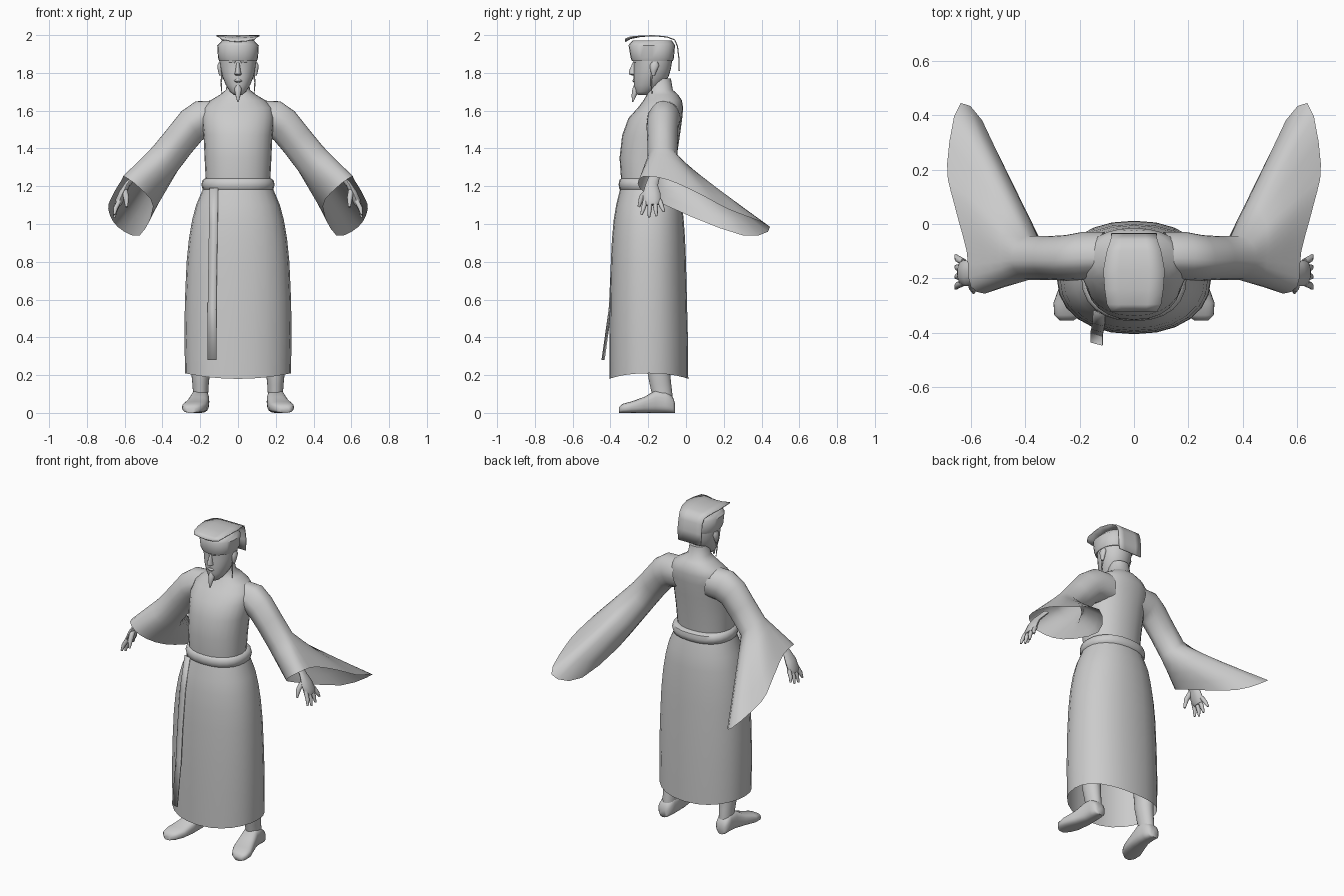
import bpy, bmesh, math
from mathutils import Vector

if "Cube" in bpy.data.objects:
    bpy.data.objects.remove(bpy.data.objects["Cube"], do_unlink=True)

grey = bpy.data.materials.new("plain grey")
grey.use_nodes = True
grey.diffuse_color = (0.6, 0.6, 0.6, 1)
grey.node_tree.nodes["Principled BSDF"].inputs["Base Color"].default_value = grey.diffuse_color


def ring(center, side, up, power=2, count=24):
    """Closed superellipse spanned by two half-axis vectors."""
    points = []
    for i in range(count):
        angle = math.tau * i / count
        c, s = math.cos(angle), math.sin(angle)
        points.append(Vector(center)
                      + Vector(side) * math.copysign(abs(c) ** (2 / power), c)
                      + Vector(up) * math.copysign(abs(s) ** (2 / power), s))
    return points


def loft(name, rings, closed=True, caps=True, mirror=False, thickness=0, angle=50):
    """Skin a list of equal rings into one smooth-shaded object."""
    bm = bmesh.new()
    rows = [[bm.verts.new(p) for p in r] for r in rings]
    count = len(rows[0])
    for low, high in zip(rows, rows[1:]):
        for i in range(count if closed else count - 1):
            j = (i + 1) % count
            bm.faces.new((low[i], low[j], high[j], high[i]))
    if closed and caps:
        bm.faces.new(rows[0][::-1])
        bm.faces.new(rows[-1])
    bmesh.ops.recalc_face_normals(bm, faces=bm.faces)
    mesh = bpy.data.meshes.new(name)
    bm.to_mesh(mesh)
    bm.free()
    mesh.materials.append(grey)
    obj = bpy.data.objects.new(name, mesh)
    bpy.context.collection.objects.link(obj)
    bpy.ops.object.select_all(action="DESELECT")
    obj.select_set(True)
    bpy.context.view_layer.objects.active = obj
    bpy.ops.object.shade_smooth_by_angle(angle=math.radians(angle))
    if thickness:
        solid = obj.modifiers.new("thickness", "SOLIDIFY")
        solid.thickness, solid.offset = thickness, 0
    if mirror:
        obj.modifiers.new("mirror", "MIRROR")
    return obj


def stack(name, rows, x=0, power=2, **options):
    """Loft of horizontal rings: height, half width, front y, back y."""
    return loft(name, [ring((x, (f + b) / 2, z), (w, 0, 0), (0, (b - f) / 2, 0), power)
                       for z, w, f, b in rows], **options)


def tube(name, points, radii, flat=1, **options):
    """Round tapered limb along a path; flat squeezes its thickness."""
    points = [Vector(p) for p in points]
    rings = []
    for i, (p, r) in enumerate(zip(points, radii)):
        along = (points[min(i + 1, len(points) - 1)] - points[max(i - 1, 0)]).normalized()
        side = along.cross(Vector((1, 0, 0))).normalized()
        rings.append(ring(p, side * r, side.cross(along) * r * flat, count=10))
    return loft(name, rings, **options)


def smooth_loop(points, steps=3):
    """Closed spline through the given points."""
    result = []
    for i in range(len(points)):
        a, b, c, d = (Vector(points[(i + k) % len(points)]) for k in (-1, 0, 1, 2))
        for s in range(steps):
            t = s / steps
            result.append(b + (c - a) * t / 2 + (a * 2 - b * 5 + c * 4 - d) * t * t / 2
                          + (b * 3 - a - c * 3 + d) * t ** 3 / 2)
    return result


# Robe skirt, with the hem lifted at the sides
skirt = stack("robe_skirt", [
    (.18, .28, -.405, .012), (.4, .284, -.405, .01), (.6, .281, -.403, .005),
    (.8, .272, -.398, 0), (.92, .26, -.392, -.005), (1.02, .243, -.383, -.012),
    (1.1, .222, -.37, -.02), (1.2, .18, -.345, -.045)], power=2.2, caps=False)
for v in skirt.data.vertices:
    if v.co.z < .2:
        v.co.z += .03 * (v.co.x / .28) ** 2

# Waist sash and its hanging ribbon
stack("waist_sash", [
    (1.175, .172, -.34, -.05), (1.185, .188, -.353, -.035), (1.21, .194, -.357, -.03),
    (1.233, .188, -.353, -.035), (1.243, .17, -.34, -.055)], power=2.3)
loft("sash_ribbon", [[(x, y, z), (x + .045, y - .012, z)] for x, y, z in (
    (-.15, -.32, 1.19), (-.153, -.362, 1), (-.157, -.385, .75),
    (-.16, -.395, .55), (-.16, -.433, .28))], closed=False, thickness=.005)

# Torso with sloping shoulders and neck
stack("torso", [
    (1.21, .17, -.342, -.065), (1.35, .177, -.352, -.05), (1.47, .182, -.338, -.032),
    (1.56, .192, -.305, -.02), (1.615, .185, -.255, -.015), (1.655, .145, -.225, -.022),
    (1.685, .095, -.207, -.042), (1.71, .064, -.197, -.07), (1.77, .056, -.2, -.08)],
    power=2.2)

# Wide sleeves: round at the shoulder, sweeping back to a long open cuff
cuff = smooth_loop([(.6, -.23, 1.25), (.615, -.1, 1.235), (.66, .07, 1.16),
                    (.687, .22, 1.08), (.637, .445, .985), (.52, .3, .94),
                    (.45, -.1, 1.095), (.52, -.245, 1.19)])
slots = (120, 85, 55, 25, -5, -45, -100, -180)


def arm_ring(x, z, tilt, width, depth, y=-.125):
    up = Vector((math.sin(math.radians(tilt)), 0, math.cos(math.radians(tilt))))
    return smooth_loop([Vector((x, y, z)) + up * width * math.sin(math.radians(a))
                        + Vector((0, depth * math.cos(math.radians(a)), 0)) for a in slots])


rings = [arm_ring(.11, 1.56, 10, .095, .085, -.115), arm_ring(.19, 1.555, 20, .1, .088, -.118),
         arm_ring(.245, 1.52, 36, .094, .084), arm_ring(.31, 1.44, 44, .09, .08),
         arm_ring(.385, 1.345, 45, .092, .08)]
elbow = rings[-1]
rings += [[p.lerp(q, t) for p, q in zip(elbow, cuff)] for t in (.25, .5, .75, 1)]
loft("sleeve", rings, caps=False, mirror=True)

# Hands
tube("palm", [(.53, -.16, 1.27), (.585, -.18, 1.21), (.61, -.182, 1.165),
              (.63, -.18, 1.12), (.637, -.178, 1.1)],
     (.026, .032, .046, .048, .035), flat=.45, mirror=True)
for finger, (y, reach) in {"index": (-.215, .075), "middle": (-.19, .09),
                           "ring": (-.165, .083), "little": (-.14, .06)}.items():
    spread = (y + .18) * .3
    tube(finger + "_finger", [(.627, y, 1.125), (.648, y + spread, 1.125 - reach * .55),
                              (.655, y + spread * 2, 1.125 - reach)],
         (.013, .012, .006), mirror=True)
tube("thumb", [(.6, -.2, 1.18), (.592, -.235, 1.14), (.59, -.25, 1.09)],
     (.016, .015, .007), mirror=True)

# Legs and feet, toes turned out
stack("leg", [(.04, .04, -.17, -.07), (.1, .04, -.18, -.072), (.15, .043, -.192, -.078),
              (.22, .05, -.205, -.085), (.5, .06, -.23, -.08)], x=.198, mirror=True)
loft("foot", [ring((x, y, h / 2), (w, 0, 0), (0, 0, h / 2), 2.8) for y, x, w, h in (
    (-.058, .203, .022, .05), (-.07, .203, .04, .085), (-.11, .2, .046, .12),
    (-.16, .202, .05, .12), (-.22, .213, .058, .085), (-.29, .232, .064, .06),
    (-.335, .243, .05, .048), (-.355, .248, .025, .03))], mirror=True, angle=70)

# Head
stack("head", [
    (1.683, .022, -.255, -.21), (1.7, .042, -.268, -.17), (1.735, .064, -.275, -.125),
    (1.78, .083, -.278, -.092), (1.82, .092, -.276, -.08), (1.86, .097, -.277, -.074),
    (1.9, .098, -.28, -.075)], power=2.1)
stack("nose", [(1.785, .012, -.282, -.25), (1.793, .019, -.302, -.25),
               (1.81, .014, -.302, -.25), (1.855, .008, -.282, -.25)])
stack("lips", [(1.748, .012, -.277, -.25), (1.757, .024, -.284, -.25),
               (1.768, .014, -.28, -.25)])
tube("brow", [(.014, -.274, 1.858), (.04, -.264, 1.862), (.068, -.234, 1.855)],
     (.006, .009, .005), mirror=True)
stack("ear", [(1.785, .006, -.18, -.165), (1.81, .013, -.188, -.155),
              (1.84, .017, -.192, -.142), (1.858, .008, -.182, -.15)], x=.093, mirror=True)

# Beard and hanging side strands
stack("beard", [(1.645, .003, -.285, -.279), (1.68, .013, -.288, -.262),
                (1.715, .02, -.284, -.245), (1.735, .012, -.276, -.25)])
tube("side_strand", [(.082, -.18, 1.8), (.09, -.185, 1.75), (.085, -.18, 1.69)],
     (.005, .004, .002), mirror=True)

# Hat: flared cap and an arched board that falls behind as a flap
stack("hat_cap", [(1.862, .099, -.286, -.07), (1.88, .106, -.293, -.064),
                  (1.945, .11, -.304, -.058), (1.958, .096, -.296, -.066),
                  (1.972, .084, -.28, -.075)], power=2.3)
loft("hat_board", [[(w * s, y, z - dip * (1 - s * s)) for s in (-1, -.5, 0, .5, 1)]
                   for y, z, w, dip in (
    (-.322, 1.978, .085, .012), (-.295, 1.99, .1, .008), (-.24, 1.995, .108, .002),
    (-.17, 1.997, .113, 0), (-.1, 1.99, .1, 0), (-.06, 1.975, .086, 0),
    (-.045, 1.94, .082, 0), (-.038, 1.88, .084, 0), (-.036, 1.81, .08, 0))],
    closed=False, thickness=.006, angle=70)
